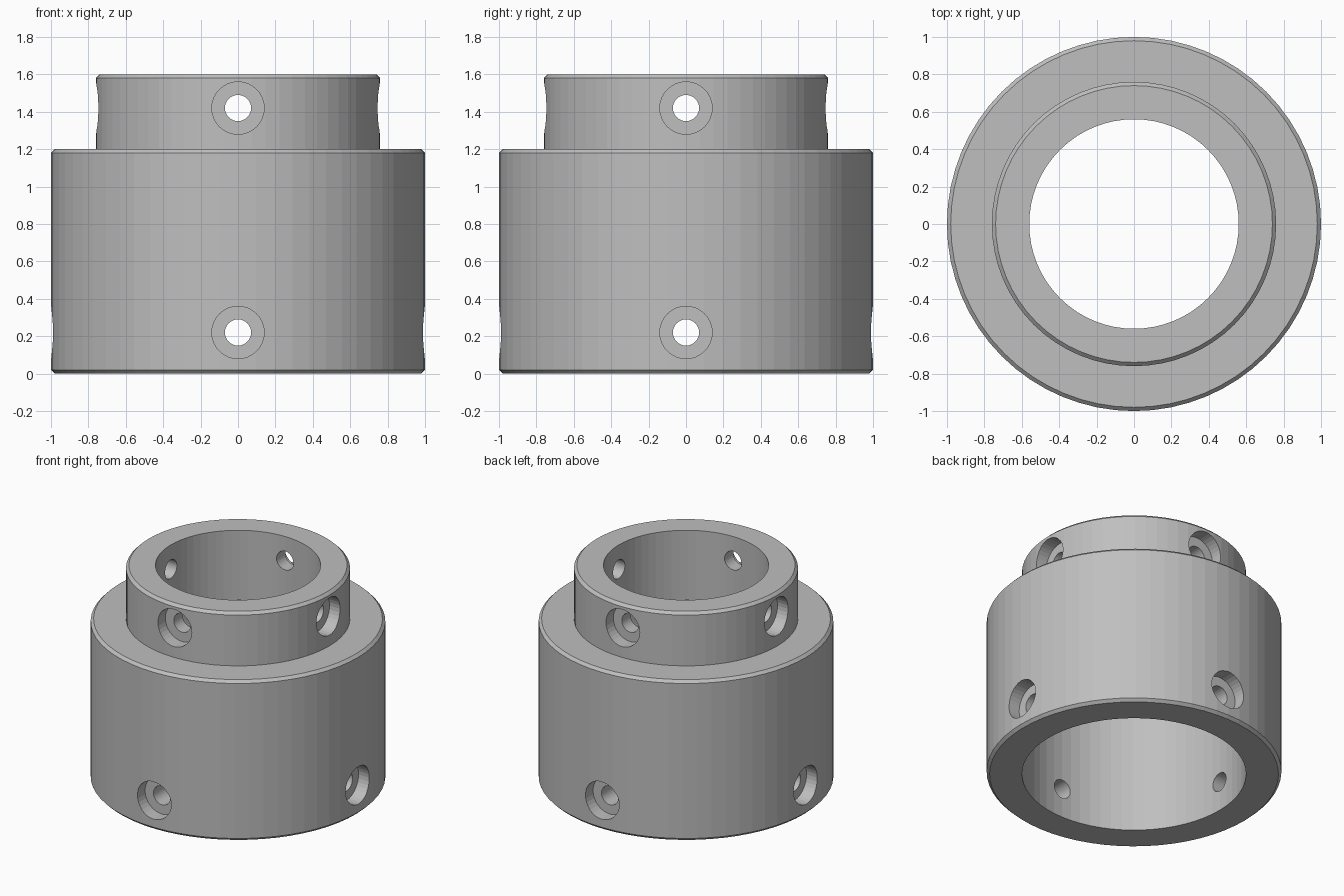
import bpy, bmesh, math
from mathutils import Matrix

cube = bpy.data.objects.get("Cube")
if cube:
    bpy.data.objects.remove(cube, do_unlink=True)

grey = bpy.data.materials.new("plain grey")
grey.use_nodes = True
COLOUR = (0.52, 0.52, 0.52, 1)
grey.diffuse_color = COLOUR
grey.node_tree.nodes["Principled BSDF"].inputs["Base Color"].default_value = COLOUR


def lathe(name, profile, segments, matrix=Matrix()):
    """Revolve a closed (radius, height) profile around z into a solid."""
    bm = bmesh.new()
    rings = []
    for i in range(segments):
        a = math.tau * i / segments
        rings.append([bm.verts.new((r * math.cos(a), r * math.sin(a), z))
                      for r, z in profile])
    n = len(profile)
    for i in range(segments):
        here, there = rings[i], rings[(i + 1) % segments]
        for j in range(n):
            k = (j + 1) % n
            if profile[j][0] or profile[k][0]:
                bm.faces.new((here[j], there[j], there[k], here[k]))
    bmesh.ops.remove_doubles(bm, verts=bm.verts, dist=1e-5)
    bmesh.ops.recalc_face_normals(bm, faces=bm.faces)
    bm.transform(matrix)
    mesh = bpy.data.meshes.new(name)
    bm.to_mesh(mesh)
    bm.free()
    mesh.materials.append(grey)
    obj = bpy.data.objects.new(name, mesh)
    bpy.context.collection.objects.link(obj)
    return obj


# Stepped collar: wide body with a socket below, narrow neck above
BODY, NECK, BORE, BEVEL = 1.0, 0.76, 0.56, 0.02
SHOULDER, TOP, LEDGE = 1.2, 1.6, 1.08
collar = lathe("stepped_collar", [
    (NECK, 0), (BODY - BEVEL, 0), (BODY, BEVEL),
    (BODY, SHOULDER - BEVEL), (BODY - BEVEL, SHOULDER),
    (NECK, SHOULDER), (NECK, TOP - BEVEL), (NECK - BEVEL, TOP),
    (BORE, TOP), (BORE, LEDGE), (NECK, LEDGE)], 64)

# Counterbored screw holes: four around the body, four around the neck
HOLE, HEAD, DEPTH = 0.07, 0.14, 0.1
for height, wall, inside in ((0.22, BODY, NECK), (1.42, NECK, BORE)):
    start, floor, end = inside - 0.15, wall - DEPTH, wall + 0.1
    for quarter in range(4):
        turn = (Matrix.Translation((0, 0, height))
                @ Matrix.Rotation(quarter * math.pi / 2, 4, 'Z')
                @ Matrix.Rotation(math.pi / 2, 4, 'Y'))
        cutter = lathe("screw_hole_cutter", [
            (0, start), (HOLE, start), (HOLE, floor),
            (HEAD, floor), (HEAD, end), (0, end)], 32, turn)
        cutter.hide_render = True
        cut = collar.modifiers.new("screw_hole", 'BOOLEAN')
        cut.operation = 'DIFFERENCE'
        cut.solver = 'EXACT'
        cut.object = cutter
        bpy.context.view_layer.objects.active = collar
        bpy.ops.object.modifier_apply(modifier=cut.name)
        bpy.data.objects.remove(cutter, do_unlink=True)
